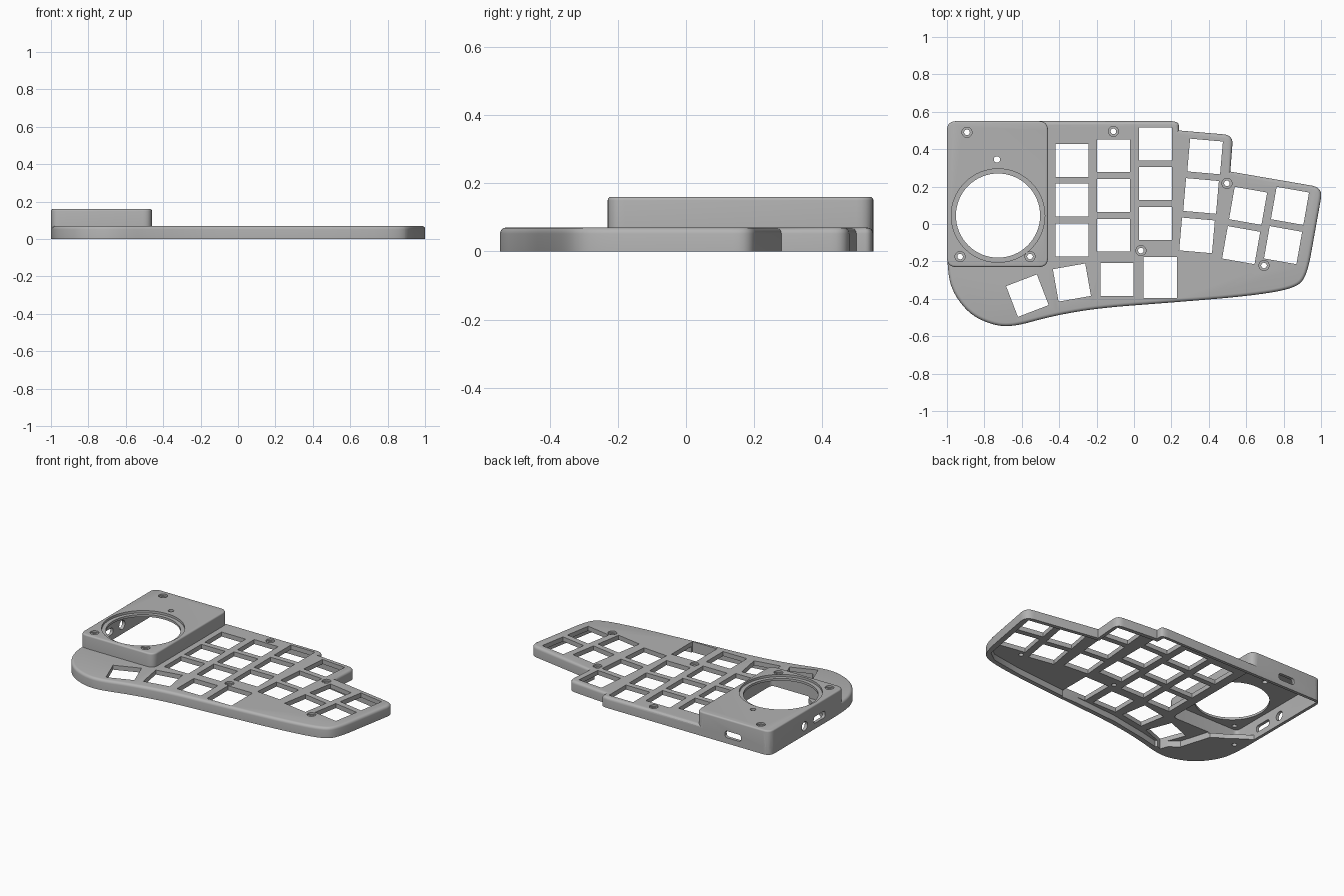
import bpy, bmesh, math
from mathutils import Vector, Matrix

old = bpy.data.objects.get("Cube")
if old:
    bpy.data.objects.remove(old, do_unlink=True)

grey = bpy.data.materials.new("light grey plastic")
grey.use_nodes = True
grey.diffuse_color = (0.45, 0.45, 0.45, 1)
grey.node_tree.nodes["Principled BSDF"].inputs["Base Color"].default_value = (0.45, 0.45, 0.45, 1)


def rounded(corners, steps=6):
    """Turn (x, y, radius) corners into a smooth closed outline."""
    pts = []
    n = len(corners)
    for i, (x, y, r) in enumerate(corners):
        c = Vector((x, y))
        if r == 0:
            pts.append(c)
            continue
        a = Vector(corners[i - 1][:2]) - c
        b = Vector(corners[(i + 1) % n][:2]) - c
        p = c + a.normalized() * min(r, a.length * 0.48)
        q = c + b.normalized() * min(r, b.length * 0.48)
        for k in range(steps + 1):
            t = k / steps
            pts.append(p * (1 - t) ** 2 + c * 2 * t * (1 - t) + q * t * t)
    return pts


def prism(name, pts, z0, z1, bevel=0):
    """Extrude an outline, optionally rounding its top rim."""
    bm = bmesh.new()
    bottom = bm.faces.new([bm.verts.new((p[0], p[1], z0)) for p in pts])
    geo = bmesh.ops.extrude_face_region(bm, geom=[bottom], use_keep_orig=True)
    top = [v for v in geo["geom"] if isinstance(v, bmesh.types.BMVert)]
    bmesh.ops.translate(bm, verts=top, vec=(0, 0, z1 - z0))
    bmesh.ops.recalc_face_normals(bm, faces=bm.faces)
    if bevel:
        rim = [e for e in bm.edges if all(v.co.z > z1 - 1e-5 for v in e.verts)]
        bmesh.ops.bevel(bm, geom=rim, offset=bevel, segments=4, profile=0.5, affect='EDGES')
    mesh = bpy.data.meshes.new(name)
    bm.to_mesh(mesh)
    bm.free()
    mesh.materials.append(grey)
    ob = bpy.data.objects.new(name, mesh)
    bpy.context.collection.objects.link(ob)
    return ob


def combine(target, tool, operation='DIFFERENCE'):
    mod = target.modifiers.new("combine", 'BOOLEAN')
    mod.operation = operation
    mod.solver = 'EXACT'
    mod.object = tool
    bpy.context.view_layer.objects.active = target
    bpy.ops.object.modifier_apply(modifier=mod.name)
    bpy.data.objects.remove(tool, do_unlink=True)


def disc(x, y, r, n=24):
    return [(x + r * math.cos(2 * math.pi * i / n), y + r * math.sin(2 * math.pi * i / n)) for i in range(n)]


def rect(x0, y0, x1, y1, r=0):
    return rounded([(x0, y0, r), (x1, y0, r), (x1, y1, r), (x0, y1, r)])


# Base plate outline with its palm curve along the front
outline = [
    (-1, 0.55, 0.05), (0.24, 0.55, 0.05), (0.24, 0.5, 0), (0.53, 0.475, 0.05),
    (0.515, 0.28, 0), (1.01, 0.195, 0.06), (0.925, -0.28, 0.12), (0.86, -0.345, 0.2),
    (0.62, -0.385, 0.3), (0.2, -0.42, 0.3), (-0.2, -0.45, 0.3), (-0.45, -0.495, 0.3),
    (-0.63, -0.546, 0.2), (-0.74, -0.546, 0.2), (-0.88, -0.485, 0.2), (-0.98, -0.35, 0.2),
    (-1, -0.2, 0.1)]
case = prism("keyboard_case", rounded(outline), 0, 0.07, 0.018)

# Raised housing for the ball
housing = prism("ball_housing", rect(-1, -0.23, -0.46, 0.55, 0.05), 0.02, 0.16, 0.01)
combine(case, housing, 'UNION')

# Hollow underside, leaving the palm area solid
cavity = [
    (-0.98, 0.53), (0.215, 0.53), (0.215, 0.475), (0.505, 0.45), (0.49, 0.26),
    (0.97, 0.175), (0.89, -0.27), (0.82, -0.32), (0.6, -0.355), (0.2, -0.39),
    (-0.2, -0.42), (-0.45, -0.465), (-0.58, -0.495), (-0.7, -0.4), (-0.76, -0.2), (-0.98, -0.05)]
combine(case, prism("underside_cutter", cavity, -0.02, 0.04))
combine(case, prism("housing_cutter", rect(-0.98, -0.21, -0.48, 0.53, 0.03), 0.03, 0.13))

# Key openings: three upright columns, then the slanted columns and thumb keys
keys = [(x, y - 0.2125 * i, 0) for x, y in ((-0.332, 0.34), (-0.11, 0.365), (0.115, 0.428)) for i in range(3)]
keys += [(0.38 - 0.0215 * i, 0.361 - 0.211 * i, -5) for i in range(3)]
keys += [(x - 0.037 * i, 0.097 - 0.21 * i, -10) for x in (0.61, 0.834) for i in range(2)]
keys += [(-0.57, -0.383, 21), (-0.332, -0.313, 10), (-0.09, -0.297, 0)]
for x, y, angle in keys:
    turn = Matrix.Rotation(math.radians(angle), 2)
    square = [Vector((x, y)) + turn @ Vector(p) for p in rect(-0.088, -0.088, 0.088, 0.088)]
    combine(case, prism("key_cutter", square, -0.1, 0.2))
combine(case, prism("wide_key_cutter", rect(0.05, -0.396, 0.23, -0.176), -0.1, 0.2))

# Ball opening with a seat ring, and a small sensor hole
combine(case, prism("ball_seat_cutter", disc(-0.727, 0.045, 0.25, 64), 0.145, 0.2))
combine(case, prism("ball_cutter", disc(-0.727, 0.045, 0.225, 64), -0.1, 0.2))
combine(case, prism("small_hole_cutter", disc(-0.733, 0.345, 0.017), -0.1, 0.2))

# Counterbored screw holes
screws = [(-0.893, 0.49, 0.16), (-0.93, -0.174, 0.16), (-0.556, -0.174, 0.16), (-0.11, 0.495, 0.07),
          (0.497, 0.217, 0.07), (0.037, -0.142, 0.07), (0.695, -0.222, 0.07)]
for x, y, top in screws:
    combine(case, prism("screw_head_cutter", disc(x, y, 0.027), top - 0.012, 0.2))
    combine(case, prism("screw_cutter", disc(x, y, 0.015), -0.1, 0.2))


# Side ports: slot and round button on the left wall, slot on the back wall
def port(pts, x, y, turn):
    tool = prism("port_cutter", pts, -0.04, 0.04)
    tool.data.transform(Matrix.Translation((x, y, 0.06)) @ Matrix.Rotation(turn, 4, 'Z')
                        @ Matrix.Rotation(math.pi / 2, 4, 'X'))
    combine(case, tool)


slot = rect(-0.06, -0.022, 0.06, 0.022, 0.02)
port(slot, -0.73, 0.55, 0)
port(slot, -1, 0.03, math.pi / 2)
port(disc(0, 0, 0.03), -1, 0.185, math.pi / 2)

# Smooth the rounded walls and keep the edges crisp
for ob in bpy.context.selected_objects:
    ob.select_set(False)
case.select_set(True)
bpy.context.view_layer.objects.active = case
bpy.ops.object.shade_smooth_by_angle(angle=math.radians(30))
